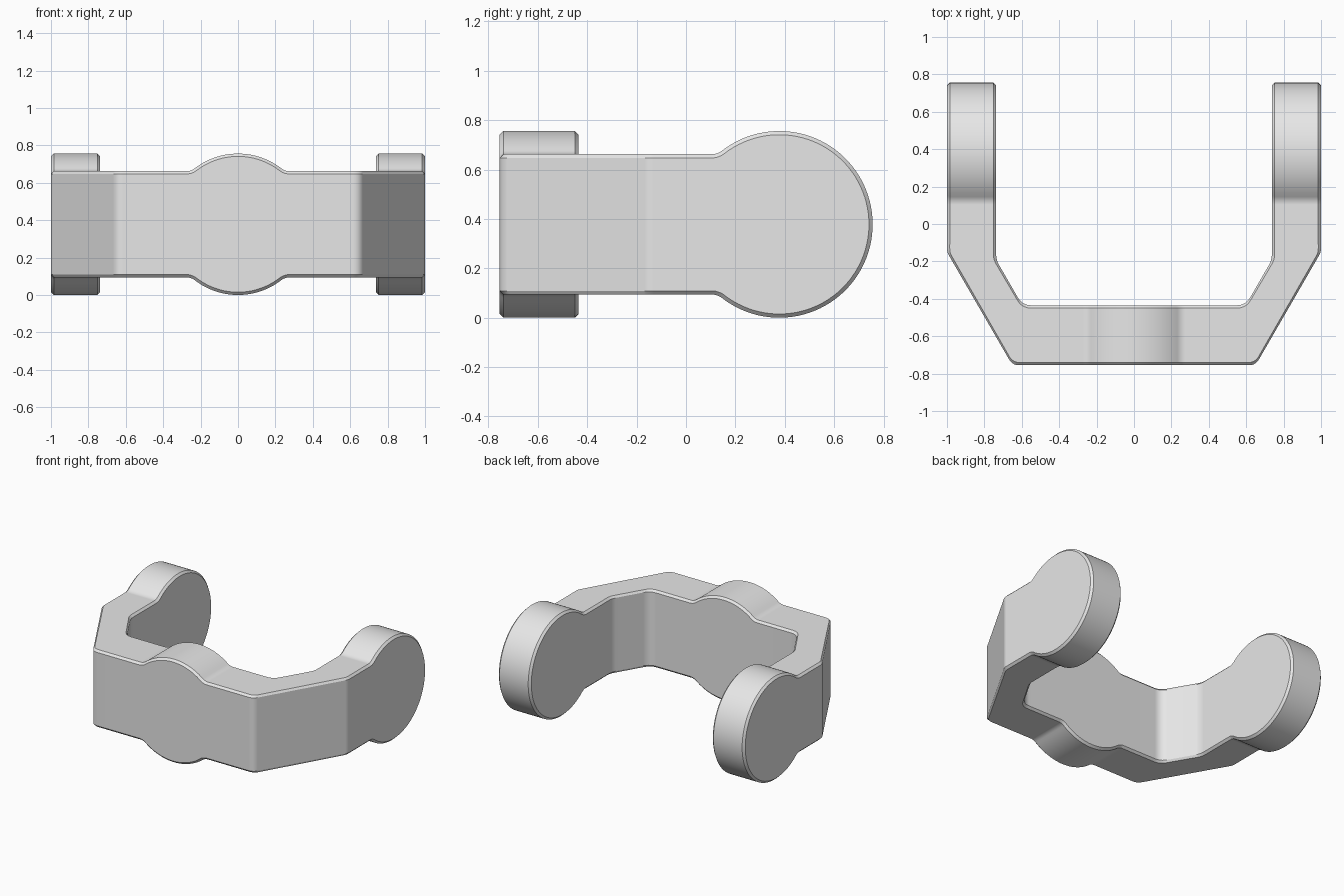
import bpy, bmesh
from math import sin, cos, asin, sqrt, pi, radians
from mathutils import Vector

if "Cube" in bpy.data.objects:
    bpy.data.objects.remove(bpy.data.objects["Cube"], do_unlink=True)

DISC, BAR, FILLET, CHAMFER = 0.378, 0.284, 0.07, 0.015
MID_Z, ARM_Y = 0.378, 0.378
FRONT, REAR = -0.755, -0.435      # faces of the front bar
OUTSIDE, INSIDE = 1.0, 0.737      # faces of the side arms


def disc_profile(start, steps):
    """Rounded boss fading into the bar: (rim point, chamfered face point)."""
    reach = sqrt((DISC + FILLET) ** 2 - (BAR + FILLET) ** 2)
    tangent = asin(reach / (DISC + FILLET))
    pts = []
    for i in range(steps + 1):
        a = start + (tangent - start) * i / steps
        n = Vector((sin(a), cos(a)))
        pts.append((n * DISC, n * (DISC - CHAMFER)))
    for i in range(1, 7):
        a = tangent * (1 - i / 6)
        n = Vector((sin(a), cos(a)))
        p = Vector((reach, BAR + FILLET)) - n * FILLET
        pts.append((p, p - n * CHAMFER))
    return pts


def rounded(before, corner, after, size, steps=5):
    """Plan corner softened with a small curve."""
    b, c, a = Vector(before), Vector(corner), Vector(after)
    p, q = c + (b - c).normalized() * size, c + (a - c).normalized() * size
    ts = [i / steps for i in range(steps + 1)]
    return [p * (1 - t) ** 2 + c * 2 * t * (1 - t) + q * t * t for t in ts]


bm = bmesh.new()
rings = []


def add_ring(outer, inner, rim_h, outer_rim, inner_rim, face_h):
    half = [(outer, face_h), (outer_rim, rim_h), (inner_rim, rim_h), (inner, face_h)]
    loop = [(p, MID_Z + h) for p, h in half] + [(p, MID_Z - h) for p, h in reversed(half)]
    rings.append([bm.verts.new((p[0], p[1], z)) for p, z in loop])


# Front bar with its central boss
for rim, face in disc_profile(0, 14):
    add_ring((face.x, FRONT), (face.x, REAR), rim.y,
             (rim.x, FRONT + CHAMFER), (rim.x, REAR - CHAMFER), face.y)

# Angled shoulders
out_path = [(0, FRONT), (0.65, FRONT), (OUTSIDE, -0.15), (OUTSIDE, ARM_Y)]
in_path = [(0, REAR), (0.597, REAR), (INSIDE, -0.192), (INSIDE, ARM_Y)]
for k, out_size, in_size in ((0, 0.035, 0.05), (1, 0.02, 0.03)):
    for o, i in zip(rounded(*out_path[k:k + 3], out_size),
                    rounded(*in_path[k:k + 3], in_size)):
        d = (i - o).normalized() * CHAMFER
        add_ring(o, i, BAR, o + d, i - d, BAR - CHAMFER)

# Side arm ending in a round boss
for rim, face in reversed(disc_profile(-pi / 2, 36)):
    y, fy = ARM_Y - rim.x, ARM_Y - face.x
    add_ring((OUTSIDE, fy), (INSIDE, fy), rim.y,
             (OUTSIDE - CHAMFER, y), (INSIDE + CHAMFER, y), face.y)

for a, b in zip(rings, rings[1:]):
    for i in range(8):
        j = (i + 1) % 8
        bm.faces.new((a[i], a[j], b[j], b[i]))
bmesh.ops.remove_doubles(bm, verts=bm.verts[:], dist=0.0001)
bmesh.ops.recalc_face_normals(bm, faces=bm.faces[:])
# The half is open at the middle, so check its outward direction on the front face
bm.faces.ensure_lookup_table()
front = min(bm.faces, key=lambda f: f.calc_center_median().y)
if front.normal.y > 0:
    bmesh.ops.reverse_faces(bm, faces=bm.faces[:])

mesh = bpy.data.meshes.new("yoke_bracket")
bm.to_mesh(mesh)
bm.free()
yoke = bpy.data.objects.new("yoke_bracket", mesh)
bpy.context.collection.objects.link(yoke)

# Plain grey finish
grey = bpy.data.materials.new("light_grey")
grey.use_nodes = True
grey.diffuse_color = (0.8, 0.8, 0.8, 1)
grey.node_tree.nodes["Principled BSDF"].inputs["Base Color"].default_value = (0.8, 0.8, 0.8, 1)
mesh.materials.append(grey)

# Smooth curves, crisp chamfers, mirrored other half
bpy.ops.object.select_all(action='DESELECT')
yoke.select_set(True)
bpy.context.view_layer.objects.active = yoke
bpy.ops.object.shade_smooth_by_angle(angle=radians(30))
mirror = yoke.modifiers.new("mirror", 'MIRROR')
mirror.merge_threshold = 0.0005
weighted = yoke.modifiers.new("weighted_normals", 'WEIGHTED_NORMAL')
weighted.keep_sharp = True
